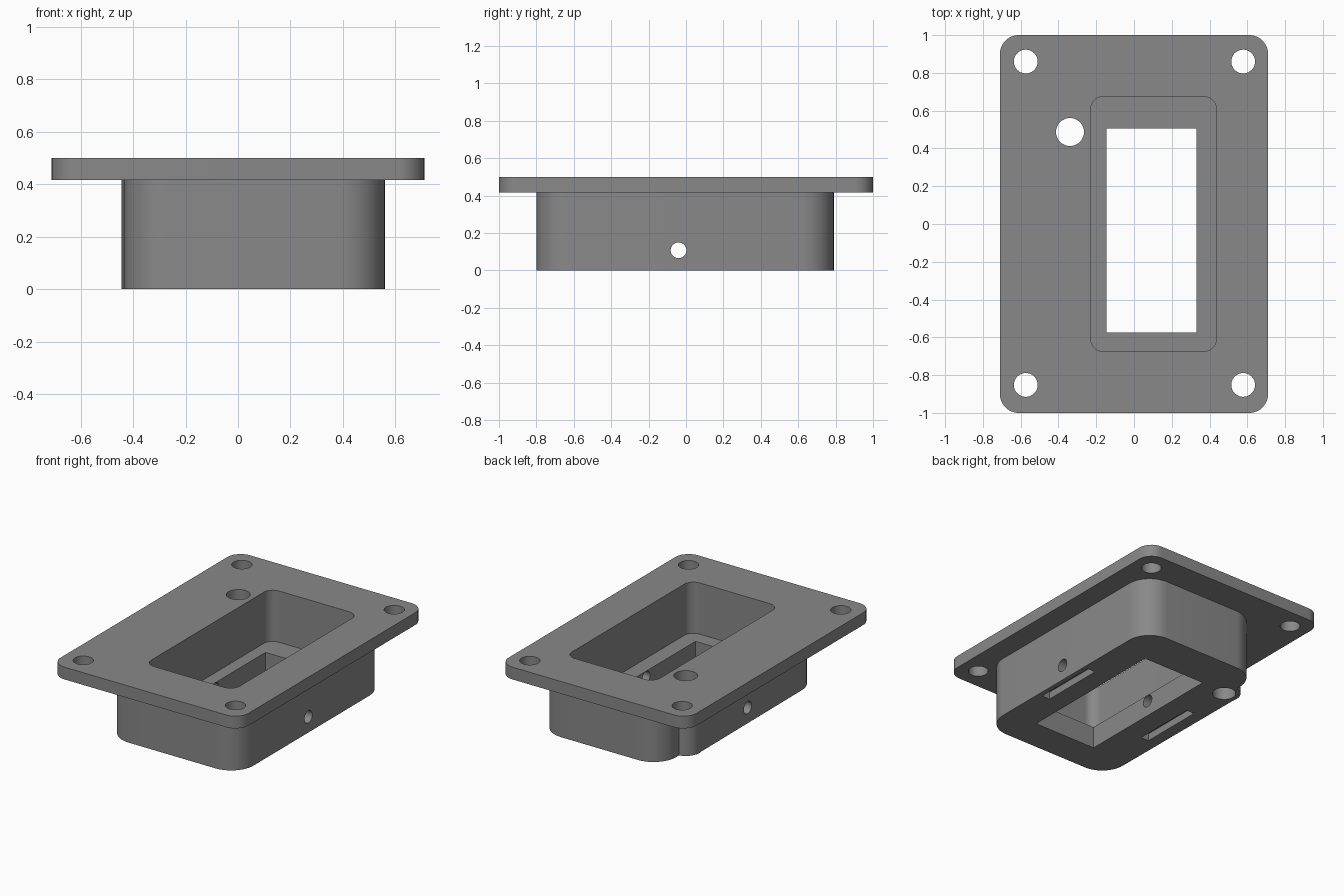
import bpy, bmesh, math

if "Cube" in bpy.data.objects:
    bpy.data.objects.remove(bpy.data.objects["Cube"])

grey = bpy.data.materials.new("mid grey")
grey.diffuse_color = (0.25, 0.25, 0.25, 1)
grey.use_nodes = True
grey.node_tree.nodes["Principled BSDF"].inputs["Base Color"].default_value = grey.diffuse_color


def arc(cx, cy, r, a0, a1, n=12):
    return [(cx + r * math.cos(math.radians(a0 + (a1 - a0) * i / n)),
             cy + r * math.sin(math.radians(a0 + (a1 - a0) * i / n))) for i in range(n + 1)]


def rounded_rect(x0, x1, y0, y1, r):
    return (arc(x0 + r, y0 + r, r, 180, 270) + arc(x1 - r, y0 + r, r, 270, 360)
            + arc(x1 - r, y1 - r, r, 0, 90) + arc(x0 + r, y1 - r, r, 90, 180))


def rect(x0, x1, y0, y1):
    return [(x0, y0), (x1, y0), (x1, y1), (x0, y1)]


def circle(x, y, r):
    return arc(x, y, r, 0, 360, 40)[:-1]


def prism(name, profile, z0, z1):
    bm = bmesh.new()
    face = bm.faces.new([bm.verts.new((x, y, z0)) for x, y in profile])
    top = bmesh.ops.extrude_face_region(bm, geom=[face])
    verts = [v for v in top["geom"] if isinstance(v, bmesh.types.BMVert)]
    bmesh.ops.translate(bm, vec=(0, 0, z1 - z0), verts=verts)
    bmesh.ops.recalc_face_normals(bm, faces=bm.faces)
    mesh = bpy.data.meshes.new(name)
    bm.to_mesh(mesh)
    bm.free()
    mesh.materials.append(grey)
    ob = bpy.data.objects.new(name, mesh)
    bpy.context.collection.objects.link(ob)
    return ob


def combine(target, tool, operation):
    mod = target.modifiers.new(tool.name, 'BOOLEAN')
    mod.operation, mod.solver, mod.object = operation, 'EXACT', tool
    bpy.context.view_layer.objects.active = target
    bpy.ops.object.modifier_apply(modifier=mod.name)
    bpy.data.objects.remove(tool)


# Flange plate
housing = prism("flanged_housing", rounded_rect(-0.71, 0.71, -1, 1, 0.1), 0.416, 0.5)

# Body below the flange, with a round cable boss near the back left corner
R, BX, BY, BR = 0.17, -0.339, 0.487, 0.105
boss_start = math.degrees(math.acos((-0.36 - BX) / BR))
body_profile = (arc(-0.435 + R, -0.8 + R, R, 180, 270) + arc(0.56 - R, -0.8 + R, R, 270, 360)
                + arc(0.56 - R, 0.79 - R, R, 0, 90) + arc(-0.36 + R, 0.79 - R, R, 90, 180)
                + arc(BX, BY, BR, boss_start, 195))
combine(housing, prism("body", body_profile, 0, 0.45), 'UNION')

# Pocket from above and rectangular window through its floor
FLOOR = 0.15
combine(housing, prism("pocket", rounded_rect(-0.23, 0.437, -0.675, 0.675, 0.07), FLOOR, 0.6), 'DIFFERENCE')
combine(housing, prism("window", rect(-0.146, 0.33, -0.574, 0.505), -0.1, 0.3), 'DIFFERENCE')

# Mounting holes and cable hole
for x, y, r in [(-0.573, 0.86, 0.063), (0.578, 0.86, 0.063), (-0.573, -0.852, 0.063),
                (0.578, -0.852, 0.063), (BX, BY, 0.074)]:
    combine(housing, prism("hole", circle(x, y, r), -0.1, 0.6), 'DIFFERENCE')

# Narrow slots in the underside
for x in (0.497, -0.325):
    combine(housing, prism("slot", rect(x - 0.03, x + 0.03, -0.28, 0.17), -0.1, 0.05), 'DIFFERENCE')

# Cross hole through both side walls
cross = prism("cross_hole", circle(-0.107, -0.04, 0.042), -1, 1)
cross.rotation_euler = (0, math.pi / 2, 0)
bpy.context.view_layer.update()
combine(housing, cross, 'DIFFERENCE')

bpy.ops.object.select_all(action='DESELECT')
housing.select_set(True)
bpy.context.view_layer.objects.active = housing
bpy.ops.object.shade_smooth_by_angle(angle=math.radians(30))
